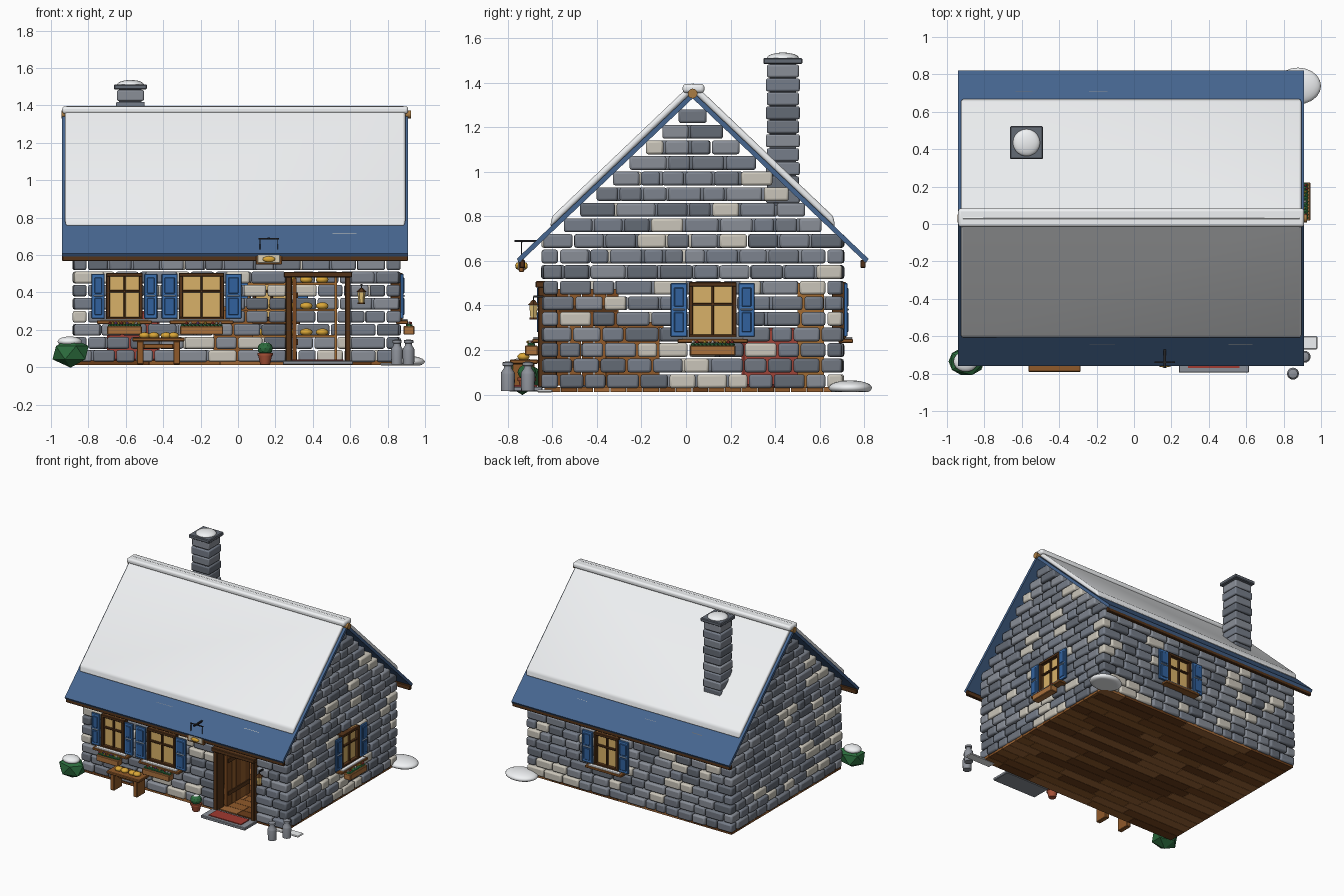
import bpy, bmesh, math, random
from mathutils import Matrix, Vector

if "Cube" in bpy.data.objects:
    bpy.data.objects.remove(bpy.data.objects["Cube"])

random.seed(4)
T, R = Matrix.Translation, lambda deg: Matrix.Rotation(math.radians(deg), 4, 'Z')
I = Matrix.Identity(4)
STONES = ['707680', '7d838d', '888d96', '646a74', '757c88', 'c9c4b8']
WOOD, DARK, BLUE, SNOW, GOLD = '8f5a2e', '56371f', '3e70b0', 'f0f2f4', 'd9a53a'
LEAF, IRON, CAN = '2f6b3f', '2a2a2c', '8d9199'


def mat(hexa):
    m = bpy.data.materials.get('col_' + hexa)
    if not m:
        m = bpy.data.materials.new('col_' + hexa)
        rgb = [(int(hexa[i:i + 2], 16) / 255) ** 2.2 for i in (0, 2, 4)]
        m.diffuse_color = (*rgb, 1)
        m.use_nodes = True
        m.node_tree.nodes["Principled BSDF"].inputs["Base Color"].default_value = m.diffuse_color
    return m


def finish(name, bm, cols, M=I, bevel=0, seg=1, smooth=0):
    bmesh.ops.recalc_face_normals(bm, faces=bm.faces)
    me = bpy.data.meshes.new(name)
    bm.to_mesh(me)
    bm.free()
    for c in cols:
        me.materials.append(mat(c))
    ob = bpy.data.objects.new(name, me)
    ob.matrix_world = M
    bpy.context.collection.objects.link(ob)
    if bevel:
        b = ob.modifiers.new('bevel', 'BEVEL')
        b.width, b.segments = bevel, seg
    if smooth:
        bpy.ops.object.select_all(action='DESELECT')
        ob.select_set(True)
        bpy.context.view_layer.objects.active = ob
        bpy.ops.object.shade_smooth_by_angle(angle=math.radians(smooth))
    return ob


def boxes(name, items, color=None, **kw):
    """items: (x0,x1,y0,y1,z0,z1[,color])"""
    bm, cols = bmesh.new(), []
    for it in items:
        x0, x1, y0, y1, z0, z1 = it[:6]
        c = it[6] if len(it) > 6 else color
        if c not in cols:
            cols.append(c)
        mx = T(((x0 + x1) / 2, (y0 + y1) / 2, (z0 + z1) / 2)) @ Matrix.Diagonal((x1 - x0, y1 - y0, z1 - z0, 1))
        for v in bmesh.ops.create_cube(bm, size=1, matrix=mx)['verts']:
            for f in v.link_faces:
                f.material_index = cols.index(c)
    return finish(name, bm, cols, **kw)


def blobs(name, items, sub=1, **kw):
    """items: (centre, radii, color)"""
    bm, cols = bmesh.new(), []
    for p, s, c in items:
        if c not in cols:
            cols.append(c)
        vs = bmesh.ops.create_icosphere(bm, subdivisions=sub, radius=1, matrix=T(p) @ Matrix.Diagonal((*s, 1)))['verts']
        for v in vs:
            for f in v.link_faces:
                f.material_index = cols.index(c)
    return finish(name, bm, cols, **kw)


def lathe(name, prof, loc, color, n=12, **kw):
    bm = bmesh.new()
    rings = [[bm.verts.new((r * math.cos(2 * math.pi * i / n), r * math.sin(2 * math.pi * i / n), z))
              for i in range(n)] for r, z in prof]
    for a, b in zip(rings, rings[1:]):
        for i in range(n):
            bm.faces.new((a[i], a[(i + 1) % n], b[(i + 1) % n], b[i]))
    bm.faces.new(rings[0])
    bm.faces.new(rings[-1])
    return finish(name, bm, [color], T(loc) @ kw.pop('rot', I), **kw)


def prism(name, pts, x0, x1, color, **kw):
    """(y,z) outline extruded along x"""
    bm = bmesh.new()
    f = bm.faces.new([bm.verts.new((x0, y, z)) for y, z in pts])
    ext = bmesh.ops.extrude_face_region(bm, geom=[f])['geom']
    bmesh.ops.translate(bm, vec=(x1 - x0, 0, 0), verts=[v for v in ext if isinstance(v, bmesh.types.BMVert)])
    return finish(name, bm, [color], **kw)


# Stone walls: local x runs along the wall, outer face at y=0
def wall(name, M, a0, a1, openings=(), ridge=None, odd=0):
    out, h = [], 0.07
    for r in range(18 if ridge is not None else 10):
        z = 0.025 + r * h
        lo, hi = (a0, a1) if r % 2 == odd else (a0 + 0.075, a1 - 0.075)
        if r >= 10:
            half = (1.36 - z - h) / 0.95 - 0.012
            lo, hi = ridge - half, ridge + half
        spans, x = [], lo
        for o0, o1, oz0, oz1 in openings:
            if oz0 < z + h / 2 < oz1:
                spans.append((x, o0))
                x = o1
        spans.append((x, hi))
        for s0, s1 in spans:
            n = max(1, round((s1 - s0) / random.uniform(0.115, 0.145)))
            ws = [random.uniform(0.7, 1.3) for _ in range(n)]
            x = s0
            for w in ws:
                w *= (s1 - s0) / sum(ws)
                j = random.uniform(-0.006, 0.006)
                out.append((x + 0.004, x + w - 0.004, j, 0.07, z + 0.004, z + h - 0.004, random.choice(STONES)))
                x += w
    boxes(name, out, M=M, bevel=0.011, seg=2, smooth=35)


FRONT, RIGHT = T((0, -0.645, 0)), T((0.865, 0, 0)) @ R(90)
BACK, LEFT = T((0, 0.705, 0)) @ R(180), T((-0.88, 0, 0)) @ R(-90)
wall('front_wall', FRONT, -0.88, 0.865, [(-0.71, -0.5, .235, .515), (-0.32, -0.07, .235, .515), (0.26, 0.6, 0, .515)])
wall('right_wall', RIGHT, -0.645, 0.705, [(0.01, 0.235, .235, .515)], ridge=0.03, odd=1)
wall('back_wall', BACK, -0.865, 0.88, [(-0.285, -0.075, .235, .515)])
wall('left_wall', LEFT, -0.705, 0.645, ridge=-0.03, odd=1)

# Floor planks
planks = []
for i in range(18):
    y, x = -0.635 + i * 0.0737, -0.87
    while x < 0.85:
        e = min(0.855, x + random.uniform(0.25, 0.6))
        planks.append((x, e - .003, y, y + 0.071, 0.012, 0.035, random.choice(['7a4a25', '8f5a2e', '6b4020', 'a0683a'])))
        x = e
boxes('floor_planks', planks)

# Roof panels, snow layers and eave beams, one set per side
roof = lambda d: 1.36 - 0.95 * d
for side, s in (('front', -1), ('back', 1)):
    Y = lambda d: 0.03 + s * d
    prism(side + '_roof', [(Y(0), roof(0)), (Y(.79), roof(.79)), (Y(.778), roof(.79) - .018), (Y(0), roof(0) - .03)],
          -0.94, 0.91, '48668f')
    prism(side + '_roof_snow', [(Y(0), roof(0)), (Y(.64), roof(.64)), (Y(.632), roof(.632) + .04), (Y(0), roof(0) + .042)],
          -0.925, 0.895, SNOW, bevel=0.012, seg=3, smooth=40)
    y = Y(.765)
    boxes(side + '_eave_beam', [(-0.94, 0.91, y - .012, y + .012, 0.568, 0.604)], DARK, bevel=.004)
boxes('ridge_snow', [(-0.94, 0.91, -0.015, 0.083, 1.355, 1.395)], SNOW, bevel=.015, seg=3, smooth=40)
lathe('ridge_beam', [(.022, -0.945), (.022, 0.925)], (0, .03, 1.352), 'a87b45', rot=Matrix.Rotation(math.pi / 2, 4, 'Y'), smooth=40)

# Chimney
cx, cy = -0.575, 0.435
ch = []
for i in range(10):
    r = 0.076 - 0.004 * (i % 2)
    ch.append((cx - r, cx + r, cy - r, cy + r, .86 + i * .0627, .918 + i * .0627, STONES[(i * 3) % 5]))
boxes('chimney_stones', ch, bevel=.008, seg=2, smooth=35)
boxes('chimney_core', [(cx - .06, cx + .06, cy - .06, cy + .06, .85, 1.49)], '5c616a')
boxes('chimney_cap', [(cx - .088, cx + .088, cy - .088, cy + .088, 1.485, 1.512)], '646a74', bevel=.005)
blobs('chimney_snow', [((cx, cy, 1.51), (.073, .073, .026), SNOW)], sub=3, smooth=60)


# Windows with shutters, sill and optional flower box
def window(name, M, cx, w, sw, planter=True):
    M = M @ T((cx, 0, 0))
    h, z0, z1 = w / 2, 0.25, 0.505
    fr = [(-h, -h + .02, -.012, .05, z0, z1), (h - .02, h, -.012, .05, z0, z1),
          (-h, h, -.014, .05, z0, z0 + .02), (-h, h, -.014, .05, z1 - .02, z1),
          (-.006, .006, -.004, .03, z0, z1), (-h, h, -.004, .03, .40, .412)]
    boxes(name + '_frame', fr, DARK, M=M, bevel=.003)
    boxes(name + '_panes', [(-h + .01, h - .01, .012, .02, z0, z1)], 'd8b068', M=M)
    sh = []
    for s in (-1, 1):
        a, b = sorted((s * (h + .008), s * (h + .008 + sw)))
        sh += [(a, b, -.02, -.004, .26, .5, BLUE), (a + .015, b - .015, -.024, -.01, .28, .37, '34619c'),
               (a + .015, b - .015, -.024, -.01, .395, .48, '34619c'), (a + .01, b - .01, -.028, -.015, .378, .386, 'a9bdd6')]
    boxes(name + '_shutters', sh, M=M, bevel=.003)
    boxes(name + '_sill', [(-h - .05, h + .05, -.045, .02, .232, .25)], WOOD, M=M, bevel=.003)
    boxes(name + '_sill_snow', [(-h - .03, h + .03, -.042, -.012, .249, .258)], SNOW, M=M, bevel=.003)
    if planter:
        boxes(name + '_flower_box', [(-h + .005, h - .005, -.078, -.02, .175, .22)], 'a8703f', M=M, bevel=.004)
        fl = []
        for i in range(11):
            x = -h + .02 + i * (w - .04) / 10
            fl.append(((x, -.05, .222), (.014, .02, .012), LEAF))
            fl.append(((x, -.05 + random.uniform(-.015, .015), .236), (.008,) * 3,
                       random.choice(['c8433f', 'e0b93e', '8a4fa0', 'e8e0e4'])))
        blobs(name + '_flowers', fl, M=M)


window('front_left_window', FRONT, -0.607, 0.195, 0.07)
window('front_centre_window', FRONT, -0.195, 0.24, 0.085)
window('right_window', RIGHT, 0.12, 0.215, 0.073)
window('back_window', BACK, -0.18, 0.205, 0.085, planter=False)

# Door frame, open door leaf, step and mat
boxes('door_frame', [(.255, .288, -.665, -.58, .03, .49), (.573, .602, -.665, -.58, .03, .49),
                     (.245, .61, -.675, -.58, .48, .51)], DARK, bevel=.004)
boxes('open_door', [(.292, .314, -.58 + i * .056, -.527 + i * .056, .04, .475, ['7a4a25', '8f5a2e'][i % 2]) for i in range(5)]
      + [(.312, .32, -.57, -.31, z, z + .03, DARK) for z in (.12, .37)])
boxes('door_step', [(.24, .615, -.795, -.645, .014, .036)], '8a8f97', bevel=.004)
boxes('door_mat', [(.29, .565, -.77, -.67, .035, .042)], 'a03c34')

# Interior shelves with loaves, counter and brick oven
boxes('shelves', [(.05, .53, .5, .62, z, z + .012) for z in (.16, .3, .44)]
      + [(x, x + .015, .5, .62, .035, .5) for x in (.05, .515)], 'a06a35')
blobs('shelf_loaves', [((.11 + i * .085, .56, z), (.035, .03, .02), GOLD) for i in range(5) for z in (.188, .328, .468)], sub=2, smooth=60)
boxes('counter', [(-.15, .1, -.4, -.1, .3, .325), (-.13, .08, -.38, -.12, .035, .3)], WOOD)
boxes('brick_oven', [(-.7, -.42, .25, .58, .035, .3)], '9c443a', bevel=.01)

# Bench with loaves
boxes('bench', [(-.565, -.285, -.79, -.665, .138, .158), (-.54, -.505, -.78, -.68, .015, .14),
                (-.345, -.31, -.78, -.68, .015, .14), (-.505, -.345, -.735, -.72, .1, .125)], WOOD, bevel=.004)
blobs('bench_loaves', [((x, -.73, .17), (.03, .028, .018), GOLD) for x in (-.5, -.45, -.385, -.345)], sub=2, smooth=60)

# Hanging sign under the eave
boxes('sign_bracket', [(.159, .171, -.77, -.64, .685, .695), (.115, .119, -.74, -.736, .6, .69),
                       (.211, .215, -.74, -.736, .6, .69), (.11, .22, -.742, -.734, .684, .69)], IRON)
boxes('sign_board', [(.095, .235, -.75, -.728, .55, .61, WOOD), (.105, .225, -.755, -.723, .558, .602, 'd9cdb4')], bevel=.003)
blobs('sign_loaf', [((.165, s, .578), (.035, .01, .016), GOLD) for s in (-.757, -.721)], sub=2, smooth=60)

# Wall lantern
lx, ly = .66, -.685
boxes('lantern_bracket', [(lx - .005, lx + .005, ly, -.64, .435, .445), (lx - .003, lx + .003, ly - .003, ly + .003, .41, .44)], IRON)
lathe('lantern_glass', [(.016, .345), (.022, .405)], (lx, ly, 0), 'e0bf74', n=6)
lathe('lantern_cap', [(.028, .403), (.006, .425)], (lx, ly, 0), DARK, n=6)
lathe('lantern_base', [(.02, .337), (.02, .347)], (lx, ly, 0), DARK, n=6)

# Milk cans, potted plant, bush and snow drift
for i, (x, y) in enumerate(((.85, -.80), (.912, -.71))):
    lathe(f'milk_can_{i + 1}', [(.03, .015), (.032, .09), (.03, .1), (.018, .118), (.018, .128), (.025, .13), (.025, .144), (.01, .148)],
          (x, y, 0), CAN, n=16, smooth=35)
lathe('plant_pot', [(.026, .015), (.037, .062), (.042, .062), (.042, .076), (.034, .076)], (.145, -.715, 0), 'a5523a', smooth=35)
blobs('pot_plant', [((.145, -.715, .1), (.042, .042, .036), LEAF), ((.145, -.715, .127), (.022, .022, .01), SNOW)], sub=2)
blobs('bush', [((-.895, -.735, .078), (.108, .085, .08), LEAF)], sub=1)
blobs('bush_snow', [((-.9, -.735, .138), (.065, .055, .027), SNOW)], sub=3, smooth=60)
drift = blobs('snow_drift', [((.877, .738, .03), (.123, .098, .034), SNOW)], sub=3, smooth=60)
for v in drift.data.vertices:  # flatten the underside
    v.co.z = max(v.co.z, 0.012)
boxes('front_right_snow', [(.76, .98, -.67, -.6, .01, .022)], SNOW, bevel=.005)
